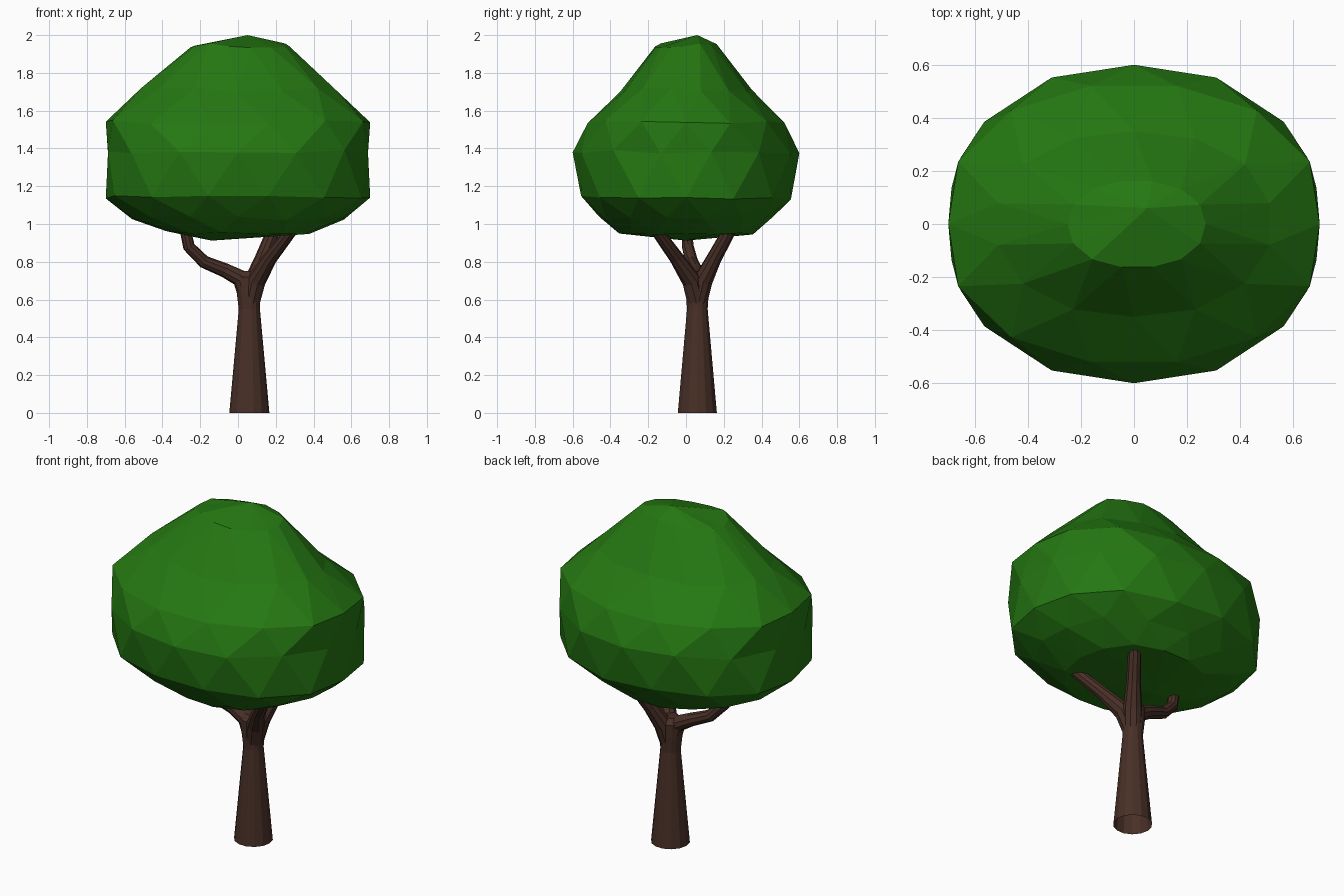
import bpy, bmesh, math, random
from mathutils import Vector

if "Cube" in bpy.data.objects:
    bpy.data.objects.remove(bpy.data.objects["Cube"])

random.seed(4)


def material(name, rgb):
    m = bpy.data.materials.new(name)
    m.diffuse_color = (*rgb, 1)
    m.use_nodes = True
    m.node_tree.nodes["Principled BSDF"].inputs["Base Color"].default_value = m.diffuse_color
    return m


LEAF = material("leaf green", (0.018, 0.185, 0.006))
BARK = material("bark brown", (0.065, 0.029, 0.020))


def finish(bm, name, mat):
    bmesh.ops.recalc_face_normals(bm, faces=bm.faces)
    me = bpy.data.meshes.new(name)
    bm.to_mesh(me)
    bm.free()
    me.materials.append(mat)
    ob = bpy.data.objects.new(name, me)
    bpy.context.collection.objects.link(ob)
    return ob


def tube(name, path, sides, cap_end=True):
    """Tapered tube through (x, y, z, radius) points, open at the start."""
    bm = bmesh.new()
    pts = [Vector(p[:3]) for p in path]
    rings = []
    for i, p in enumerate(pts):
        d = (pts[min(i + 1, len(pts) - 1)] - pts[max(i - 1, 0)]).normalized()
        if i == 0:
            d = Vector((0, 0, 1))
        u = Vector((0, 1, 0)).cross(d).normalized()
        v = d.cross(u)
        r = path[i][3]
        rings.append([bm.verts.new(p + r * (math.cos(a) * u + math.sin(a) * v))
                      for a in (2 * math.pi * k / sides for k in range(sides))])
    for a, b in zip(rings, rings[1:]):
        for k in range(sides):
            j = (k + 1) % sides
            bm.faces.new((a[k], a[j], b[j], b[k]))
    if cap_end:
        bm.faces.new(rings[-1])
    return finish(bm, name, BARK)


# Trunk, open underneath, swelling slightly at the fork
tube("trunk", [(.06, .06, 0, .106), (.06, .06, .55, .056),
               (.055, .06, .64, .062), (.055, .06, .72, .066), (.055, .06, .75, .04)], 14)

# Three branches
tube("branch_front_right", [(.06, .06, .56, .05), (.095, .03, .70, .052),
                            (.17, -.05, .82, .038), (.31, -.18, 1.0, .03)], 10)
tube("branch_back_right", [(.06, .06, .56, .05), (.085, .09, .70, .052),
                           (.13, .15, .82, .04), (.21, .26, 1.02, .034)], 10)
tube("branch_left", [(.06, .06, .58, .05), (.02, .055, .71, .05), (-.07, .05, .755, .038),
                     (-.18, .03, .80, .034), (-.26, .01, .88, .032), (-.29, 0, 1.02, .028)], 10)

# Crown: staggered faceted rings, (z, half width x, half width y, centre x)
RINGS = [(.955, .38, .36, 0), (1.03, .57, .46, 0), (1.14, .71, .565, 0), (1.38, .70, .60, 0),
         (1.54, .72, .53, 0), (1.71, .52, .35, 0), (1.945, .26, .165, .01)]
N = 14
bm = bmesh.new()
rings = []
for i, (z, rx, ry, cx) in enumerate(RINGS):
    ring = []
    for k in range(N):
        a = 2 * math.pi * (k + .5 * (i % 2)) / N
        c, s = math.cos(a), math.sin(a)
        f = (abs(c) ** 2.2 + abs(s) ** 2.2) ** (-1 / 2.2)
        x = max(-.70, min(.70, cx + rx * f * c))
        y = max(-.60, min(.60, ry * f * s))
        ring.append(bm.verts.new((x, y, z + random.uniform(-.012, .012))))
    rings.append(ring)
for i, (a, b) in enumerate(zip(rings, rings[1:])):
    o = i % 2
    for k in range(N):
        j = (k + 1) % N
        if o:
            bm.faces.new((a[k], b[j], b[k]))
            bm.faces.new((a[k], a[j], b[j]))
        else:
            bm.faces.new((a[k], a[j], b[k]))
            bm.faces.new((a[j], b[j], b[k]))
top = bm.verts.new((.05, .06, 2.0))
low = bm.verts.new((-.14, 0, .912))
for k in range(N):
    j = (k + 1) % N
    bm.faces.new((rings[-1][k], rings[-1][j], top))
    bm.faces.new((rings[0][j], rings[0][k], low))
finish(bm, "leaf_crown", LEAF)
